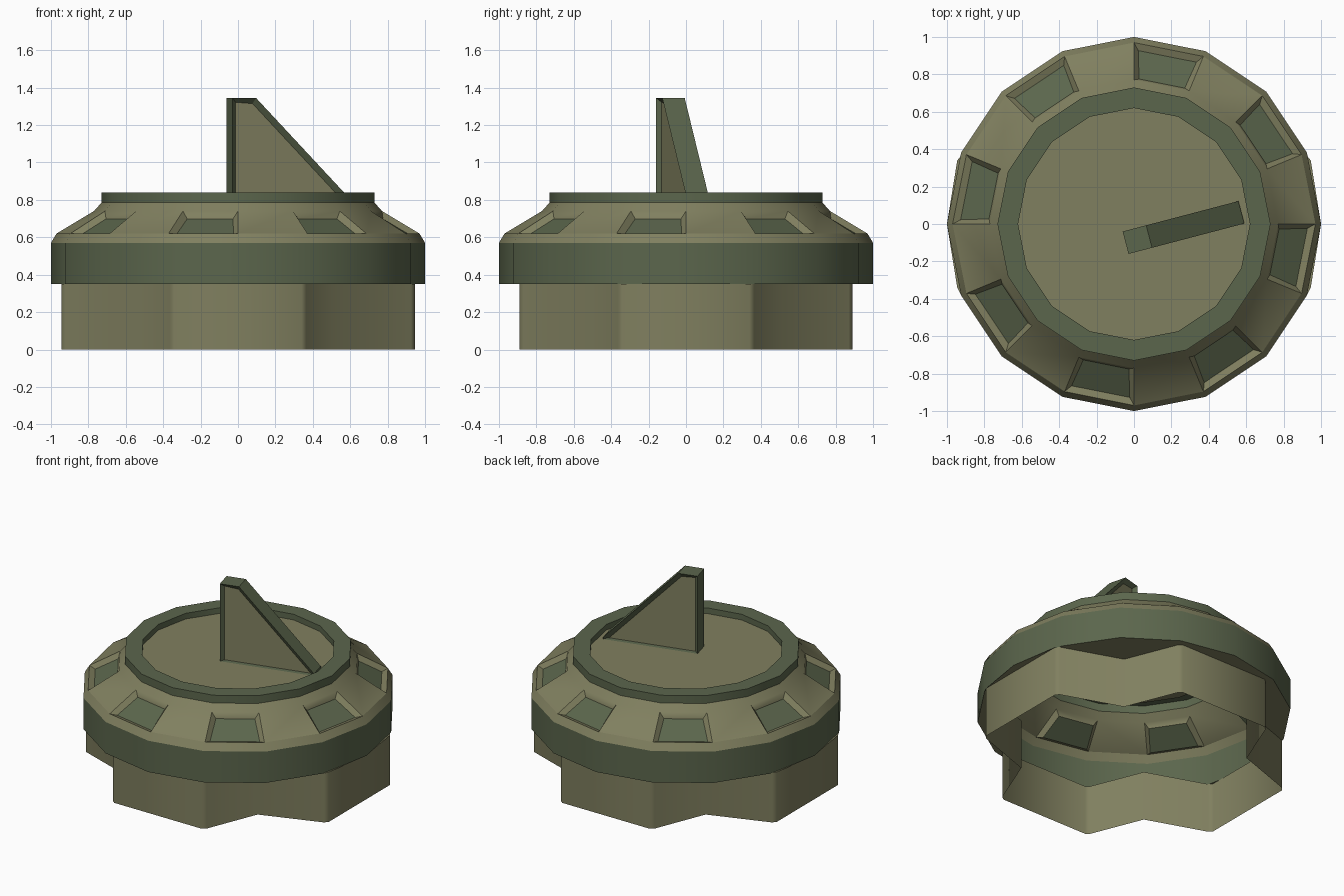
import bpy, bmesh
from math import cos, sin, pi, radians
from mathutils import Vector

if "Cube" in bpy.data.objects:
    bpy.data.objects.remove(bpy.data.objects["Cube"])


def material(name, rgb):
    m = bpy.data.materials.new(name)
    m.diffuse_color = (*rgb, 1)
    m.use_nodes = True
    m.node_tree.nodes["Principled BSDF"].inputs["Base Color"].default_value = m.diffuse_color
    return m


TAN = material("tan", (0.216, 0.214, 0.115))
GREEN = material("green", (0.105, 0.133, 0.073))
SIDES = 16


def finish(bm, name, mats, angle=28):
    mesh = bpy.data.meshes.new(name)
    bm.to_mesh(mesh)
    bm.free()
    for m in mats:
        mesh.materials.append(m)
    ob = bpy.data.objects.new(name, mesh)
    bpy.context.collection.objects.link(ob)
    bpy.ops.object.select_all(action='DESELECT')
    ob.select_set(True)
    bpy.context.view_layer.objects.active = ob
    bpy.ops.object.shade_smooth_by_angle(angle=radians(angle))
    return ob


def loop(bm, pts, z):
    return [bm.verts.new((x, y, z)) for x, y in pts]


def ring_pts(r):
    return [(r * cos(2 * pi * i / SIDES), r * sin(2 * pi * i / SIDES)) for i in range(SIDES)]


def bridge(bm, a, b):
    n = len(a)
    return [bm.faces.new((a[i], a[(i + 1) % n], b[(i + 1) % n], b[i])) for i in range(n)]


def lathe(profile):
    """Sixteen-sided open shell; returns the bmesh and the faces of each band."""
    bm = bmesh.new()
    loops = [loop(bm, ring_pts(r), z) for r, z in profile]
    bands = [bridge(bm, a, b) for a, b in zip(loops, loops[1:])]
    return bm, bands


# Outer band
bm, _ = lathe([(1, 0.35), (1, 0.57)])
finish(bm, "outer_band", [GREEN])

# Sloped collar with a recessed window in every other facet
bm, bands = lathe([(1, 0.57), (0.97, 0.62), (0.77, 0.74), (0.73, 0.785)])
windows = bands[1][1::2]
bm.normal_update()
bmesh.ops.inset_individual(bm, faces=windows, thickness=0.04, depth=-0.03)
for f in windows:
    f.material_index = 1
finish(bm, "sloped_collar", [TAN, GREEN])

# Top rim
bm, _ = lathe([(0.73, 0.785), (0.73, 0.84), (0.62, 0.84), (0.62, 0.80)])
finish(bm, "top_rim", [GREEN])

# Dial plate
bm = bmesh.new()
bm.faces.new(loop(bm, ring_pts(0.62), 0.80))
finish(bm, "dial_plate", [TAN])

# Four-lobed hollow foot, open below, with a flange out to the band
quarter = [(0.945, 0.34), (0.925, 0.365), (0.51, 0.51), (0.365, 0.87), (0.34, 0.89)]
star = list(quarter)
star += [(-x, y) for x, y in reversed(quarter)]
star += [(-x, -y) for x, y in quarter]
star += [(x, -y) for x, y in reversed(quarter)]
bm = bmesh.new()
low, high = loop(bm, star, 0), loop(bm, star, 0.35)
bridge(bm, low, high)
outer = loop(bm, ring_pts(1), 0.35)
edges = [bm.edges.new((outer[i], outer[(i + 1) % SIDES])) for i in range(SIDES)]
edges += [bm.edges.get((high[i], high[(i + 1) % len(high)])) for i in range(len(high))]
res = bmesh.ops.triangle_fill(bm, edges=edges, use_beauty=True)
flange = [g for g in res["geom"] if isinstance(g, bmesh.types.BMFace)]
bm.normal_update()
for f in flange:
    if f.normal.z > 0:
        f.normal_flip()
finish(bm, "lobed_foot", [TAN], 50)

# Pointer fin with recessed side panels
along = Vector((cos(radians(14.7)), sin(radians(14.7)), 0))
across = Vector((along.y, -along.x, 0))
start = Vector((-0.045, -0.10, 0))
outline = [(0, 0.78), (0.64, 0.78), (0.64, 0.815), (0.13, 1.345), (0, 1.345)]
bm = bmesh.new()
sides = []
for off in (0.062, -0.062):
    sides.append([bm.verts.new(start + along * u + across * off + Vector((0, 0, z)))
                  for u, z in outline])
panels = [bm.faces.new(s) for s in sides]
bridge(bm, sides[0], sides[1])
bmesh.ops.recalc_face_normals(bm, faces=bm.faces[:])
bmesh.ops.inset_individual(bm, faces=panels, thickness=0.033, depth=-0.025)
for f in panels:
    f.material_index = 1
for v in bm.verts:
    v.co.z = max(v.co.z, 0.80)
finish(bm, "pointer_fin", [GREEN, TAN], 20)
